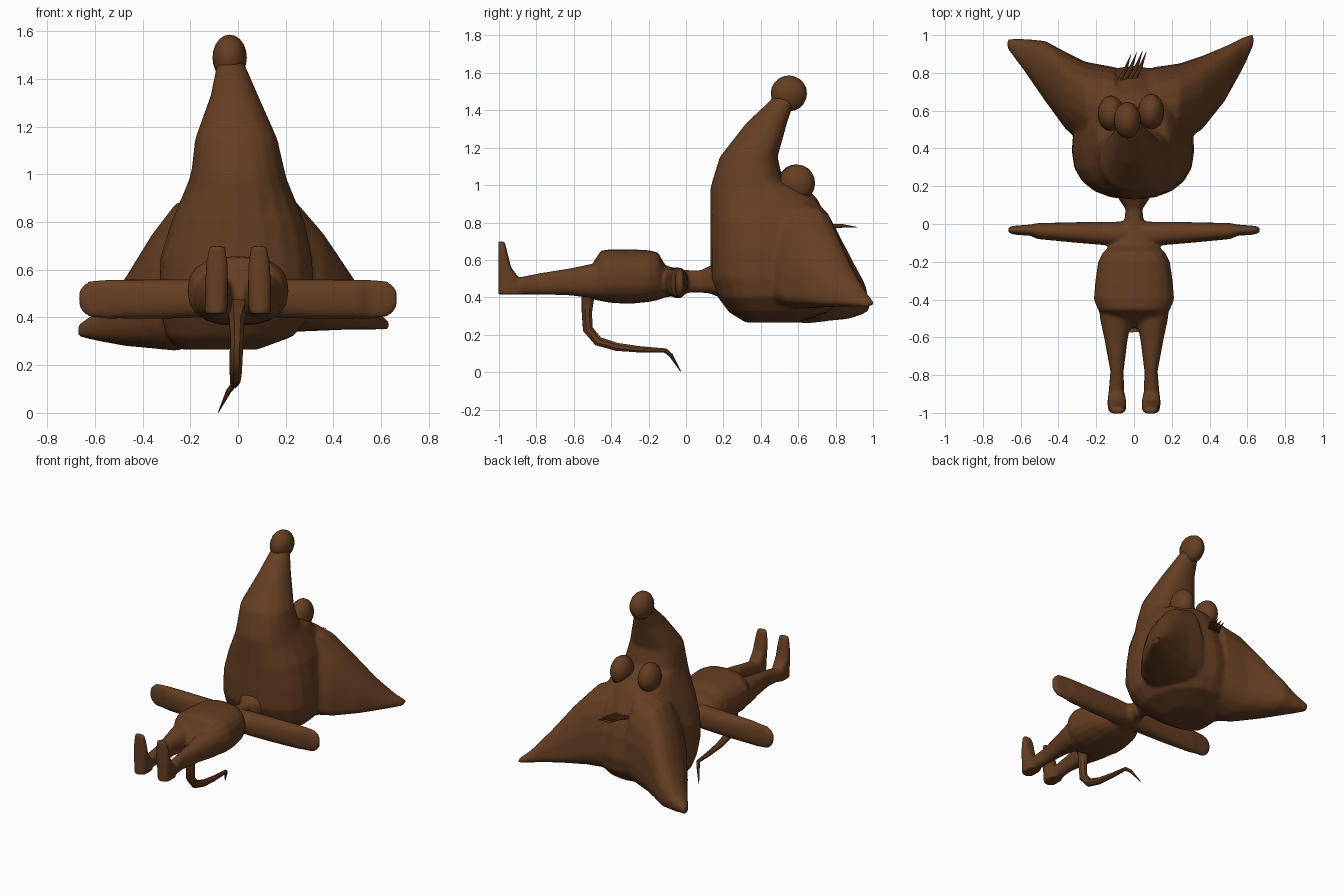
import bpy, bmesh
from math import sin, cos, pi, radians, copysign
from mathutils import Vector

fur = bpy.data.materials.new("brown_fur")
fur.diffuse_color = (0.13, 0.048, 0.016, 1)


def ring(axis, pos, a0, a1, b0, b1, wide=None, power=2.3, n=20):
    """Rounded section across an axis, given by its bounds; wide = level of the widest point."""
    wide = (b0 + b1) / 2 if wide is None else wide
    pts = []
    for i in range(n):
        c, s = cos(2 * pi * i / n), sin(2 * pi * i / n)
        c = copysign(abs(c) ** (2 / power), c)
        s = copysign(abs(s) ** (2 / power), s)
        a = (a0 + a1) / 2 + c * (a1 - a0) / 2
        b = wide + s * ((b1 - wide) if s > 0 else (wide - b0))
        pts.append({'x': (pos, a, b), 'y': (a, pos, b), 'z': (a, b, pos)}[axis])
    return pts


def loft(bm, axis, sections, mirror=False, **kw):
    """Closed skin through a list of sections."""
    rows = []
    for sec in sections:
        pts = ring(axis, *sec, **kw)
        rows.append([bm.verts.new((-p[0] if mirror else p[0], p[1], p[2])) for p in pts])
    n = len(rows[0])
    faces = [bm.faces.new(rows[0]), bm.faces.new(rows[-1])]
    for r, q in zip(rows, rows[1:]):
        faces += [bm.faces.new((r[i], r[(i + 1) % n], q[(i + 1) % n], q[i])) for i in range(n)]
    bmesh.ops.recalc_face_normals(bm, faces=faces)


def finish(obj, angle=40):
    obj.data.materials.append(fur)
    bpy.ops.object.select_all(action='DESELECT')
    obj.select_set(True)
    bpy.context.view_layer.objects.active = obj
    bpy.ops.object.shade_smooth_by_angle(angle=radians(angle))


def skin(name, bm, voxel, smooth):
    """Fuse overlapping lofts into one blended surface."""
    me = bpy.data.meshes.new(name)
    bm.to_mesh(me)
    bm.free()
    obj = bpy.data.objects.new(name, me)
    bpy.context.collection.objects.link(obj)
    bpy.context.view_layer.objects.active = obj
    m = obj.modifiers.new("fuse", 'REMESH')
    m.mode, m.voxel_size = 'VOXEL', voxel
    s = obj.modifiers.new("blend", 'SMOOTH')
    s.factor, s.iterations = 0.5, smooth
    for mod in ("fuse", "blend"):
        bpy.ops.object.modifier_apply(modifier=mod)
    finish(obj, 60)


def tube(name, pts):
    """Tapered tube through (x, y, z, radius) points."""
    cu = bpy.data.curves.new(name, 'CURVE')
    cu.dimensions, cu.bevel_depth, cu.bevel_resolution = '3D', 1, 2
    cu.use_fill_caps = True
    sp = cu.splines.new('POLY')
    sp.points.add(len(pts) - 1)
    for p, (x, y, z, r) in zip(sp.points, pts):
        p.co, p.radius = (x, y, z, 1), r
    obj = bpy.data.objects.new(name, cu)
    bpy.context.collection.objects.link(obj)
    bpy.ops.object.select_all(action='DESELECT')
    obj.select_set(True)
    bpy.context.view_layer.objects.active = obj
    bpy.ops.object.convert(target='MESH')
    finish(bpy.context.object)


def ball(name, loc, radii):
    bpy.ops.mesh.primitive_uv_sphere_add(segments=16, ring_count=10, location=loc)
    obj = bpy.context.object
    obj.name, obj.scale = name, radii
    finish(obj)


# head with long snout, sections up z: z, x range, y range, widest y
head = bmesh.new()
loft(head, 'z', [
    (0.265, -0.24, 0.08, 0.32, 0.60, 0.42),
    (0.32, -0.30, 0.23, 0.23, 0.76, 0.42),
    (0.40, -0.32, 0.30, 0.17, 0.82, 0.40),
    (0.50, -0.33, 0.32, 0.13, 0.84, 0.39),
    (0.65, -0.325, 0.31, 0.13, 0.82, 0.39),
    (0.80, -0.28, 0.28, 0.13, 0.77, 0.39),
    (0.93, -0.225, 0.225, 0.13, 0.70, 0.40),
    (0.98, -0.205, 0.205, 0.13, 0.65, 0.38),
    (1.02, -0.195, 0.195, 0.14, 0.52, 0.36),
    (1.15, -0.18, 0.165, 0.18, 0.49, 0.35),
    (1.33, -0.115, 0.085, 0.32, 0.54, 0.44),
    (1.48, -0.085, 0.02, 0.48, 0.59, 0.54)])
# ears, sections outwards along x: x, y range, z range, widest z
loft(head, 'x', [
    (0.10, 0.42, 0.83, 0.34, 0.93, 0.50),
    (0.24, 0.42, 0.85, 0.34, 0.89, 0.46),
    (0.36, 0.50, 0.89, 0.345, 0.75, 0.42),
    (0.48, 0.65, 0.94, 0.35, 0.57, 0.40),
    (0.58, 0.83, 0.99, 0.35, 0.43, 0.38),
    (0.635, 0.95, 1.01, 0.35, 0.38, 0.36)])
loft(head, 'x', [
    (-0.10, 0.42, 0.83, 0.30, 0.93, 0.50),
    (-0.26, 0.42, 0.86, 0.26, 0.88, 0.46),
    (-0.36, 0.50, 0.91, 0.27, 0.75, 0.42),
    (-0.47, 0.65, 0.97, 0.28, 0.57, 0.39),
    (-0.58, 0.81, 0.98, 0.30, 0.43, 0.37),
    (-0.67, 0.93, 0.98, 0.32, 0.37, 0.345)])
skin("head", head, 0.013, 4)

# torso and neck along y: y, x range, z range
body = bmesh.new()
torso = [(-0.55, 0.05, 0.42, 0.50), (-0.50, 0.14, 0.39, 0.58), (-0.455, 0.19, 0.38, 0.65),
         (-0.40, 0.213, 0.37, 0.657), (-0.30, 0.205, 0.365, 0.657), (-0.20, 0.19, 0.375, 0.652),
         (-0.15, 0.165, 0.385, 0.64), (-0.11, 0.12, 0.40, 0.57), (-0.03, 0.07, 0.41, 0.55),
         (0.02, 0.05, 0.425, 0.545), (0.08, 0.045, 0.425, 0.545), (0.13, 0.08, 0.42, 0.57),
         (0.20, 0.11, 0.39, 0.63)]
loft(body, 'y', [(y, -w, w, z0, z1) for y, w, z0, z1 in torso], power=2.5)
for side in (False, True):
    # arm with narrow flat hand
    loft(body, 'x', [
        (0.0, -0.13, 0.015, 0.41, 0.55), (0.12, -0.115, 0.012, 0.40, 0.56),
        (0.30, -0.10, 0.01, 0.395, 0.56), (0.51, -0.08, 0.005, 0.395, 0.56),
        (0.55, -0.062, -0.003, 0.395, 0.56), (0.62, -0.058, -0.008, 0.40, 0.555),
        (0.65, -0.052, -0.012, 0.42, 0.535), (0.667, -0.045, -0.02, 0.45, 0.51)], mirror=side)
    # leg
    loft(body, 'y', [
        (-0.40, 0.01, 0.19, 0.39, 0.60), (-0.50, 0.012, 0.18, 0.395, 0.58),
        (-0.62, 0.035, 0.155, 0.41, 0.555), (-0.78, 0.055, 0.125, 0.415, 0.53),
        (-0.95, 0.05, 0.14, 0.415, 0.495)], mirror=side)
    # upturned foot
    loft(body, 'z', [
        (0.415, 0.045, 0.14, -1.004, -0.87), (0.50, 0.042, 0.14, -1.004, -0.89),
        (0.56, 0.042, 0.138, -1.004, -0.935), (0.64, 0.044, 0.132, -1.004, -0.955),
        (0.70, 0.055, 0.12, -1.004, -0.97)], mirror=side, power=2.8)
skin("body", body, 0.011, 3)

# nose and eyes
ball("nose", (-0.035, 0.55, 1.49), (0.072, 0.097, 0.096))
for x, y in ((-0.122, 0.585), (0.09, 0.595)):
    ball("eye", (x, y, 1.01), (0.07, 0.095, 0.10))

# curled tail
tube("tail", [(0, -0.51, 0.46, 0.07), (-0.005, -0.525, 0.40, 0.036), (-0.005, -0.53, 0.32, 0.029),
              (-0.008, -0.525, 0.23, 0.029), (-0.01, -0.47, 0.165, 0.027), (-0.012, -0.37, 0.135, 0.023),
              (-0.015, -0.25, 0.122, 0.018), (-0.02, -0.11, 0.115, 0.013), (-0.04, -0.08, 0.09, 0.011),
              (-0.082, -0.028, 0.003, 0.002)])

# tuft of hair
for dx, dy in ((-0.03, 0.0), (0.0, 0.01), (0.03, 0.015), (0.05, 0.01)):
    tube("hair", [(dx - 0.05, 0.755 + dy, 0.78, 0.012), (dx - 0.015, 0.82 + dy, 0.782, 0.010),
                  (dx + 0.015, 0.90 + dy, 0.775, 0.001)])
